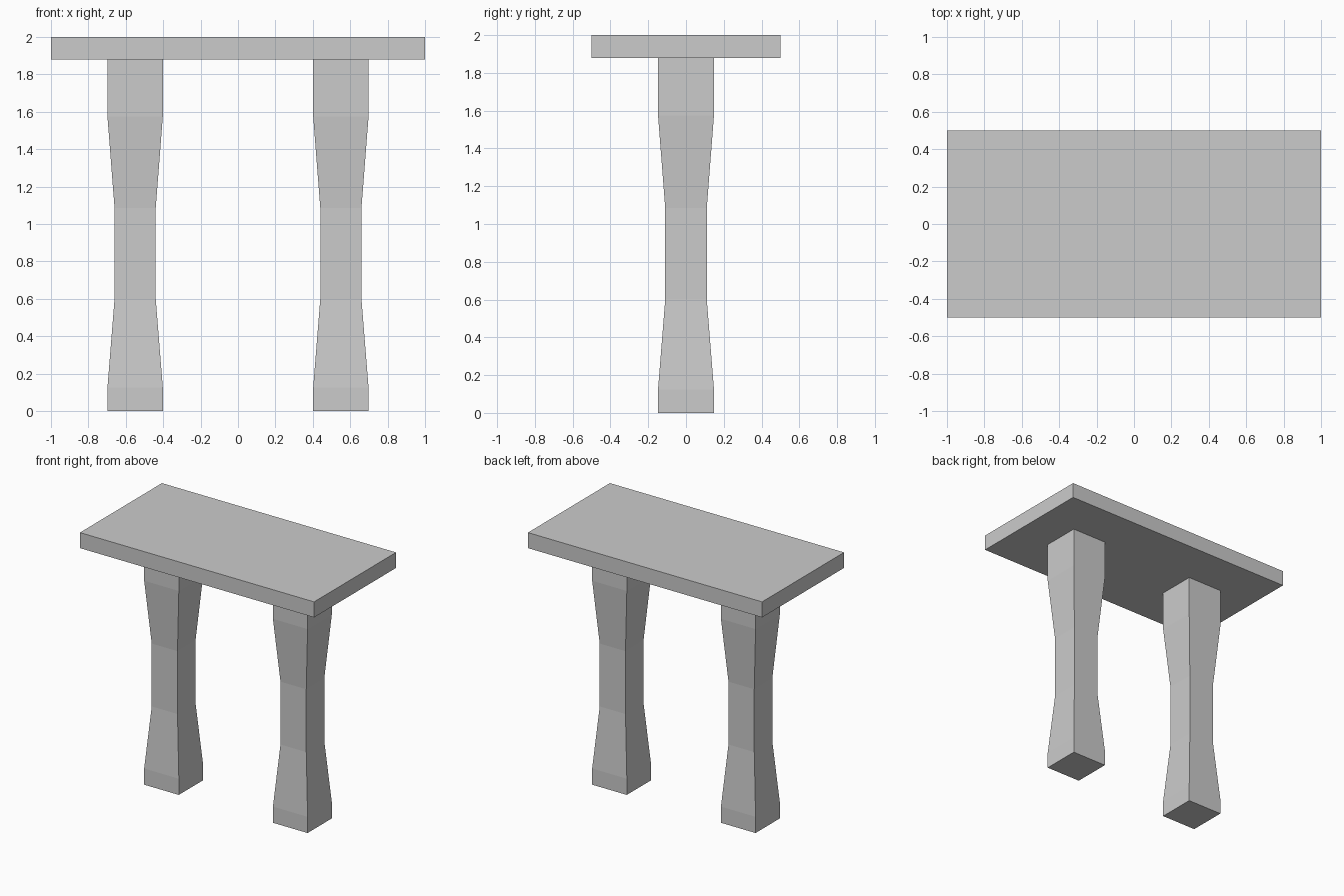
import bpy
import bmesh

if "Cube" in bpy.data.objects:
    bpy.data.objects.remove(bpy.data.objects["Cube"])


def add_object(name, bm):
    bmesh.ops.recalc_face_normals(bm, faces=bm.faces)
    mesh = bpy.data.meshes.new(name)
    bm.to_mesh(mesh)
    bm.free()
    obj = bpy.data.objects.new(name, mesh)
    bpy.context.collection.objects.link(obj)
    return obj


def square_column(name, x, profile):
    """Loft square rings given as (height, half width)."""
    bm = bmesh.new()
    rings = [[bm.verts.new((x + sx * h, sy * h, z))
              for sx, sy in ((-1, -1), (1, -1), (1, 1), (-1, 1))]
             for z, h in profile]
    for low, high in zip(rings, rings[1:]):
        for i in range(4):
            j = (i + 1) % 4
            bm.faces.new((low[i], low[j], high[j], high[i]))
    bm.faces.new(rings[0])
    bm.faces.new(rings[-1])
    return add_object(name, bm)


# Table top slab
bm = bmesh.new()
bmesh.ops.create_cube(bm, size=1)
bmesh.ops.scale(bm, vec=(2, 1, 0.12), verts=bm.verts)
bmesh.ops.translate(bm, vec=(0, 0, 1.94), verts=bm.verts)
add_object("table_top", bm)

# Two waisted legs
leg_profile = [(0, 0.148), (0.125, 0.148), (0.6, 0.11),
               (1.085, 0.11), (1.575, 0.148), (1.88, 0.148)]
for side, x in (("left", -0.55), ("right", 0.55)):
    square_column(side + "_leg", x, leg_profile)
